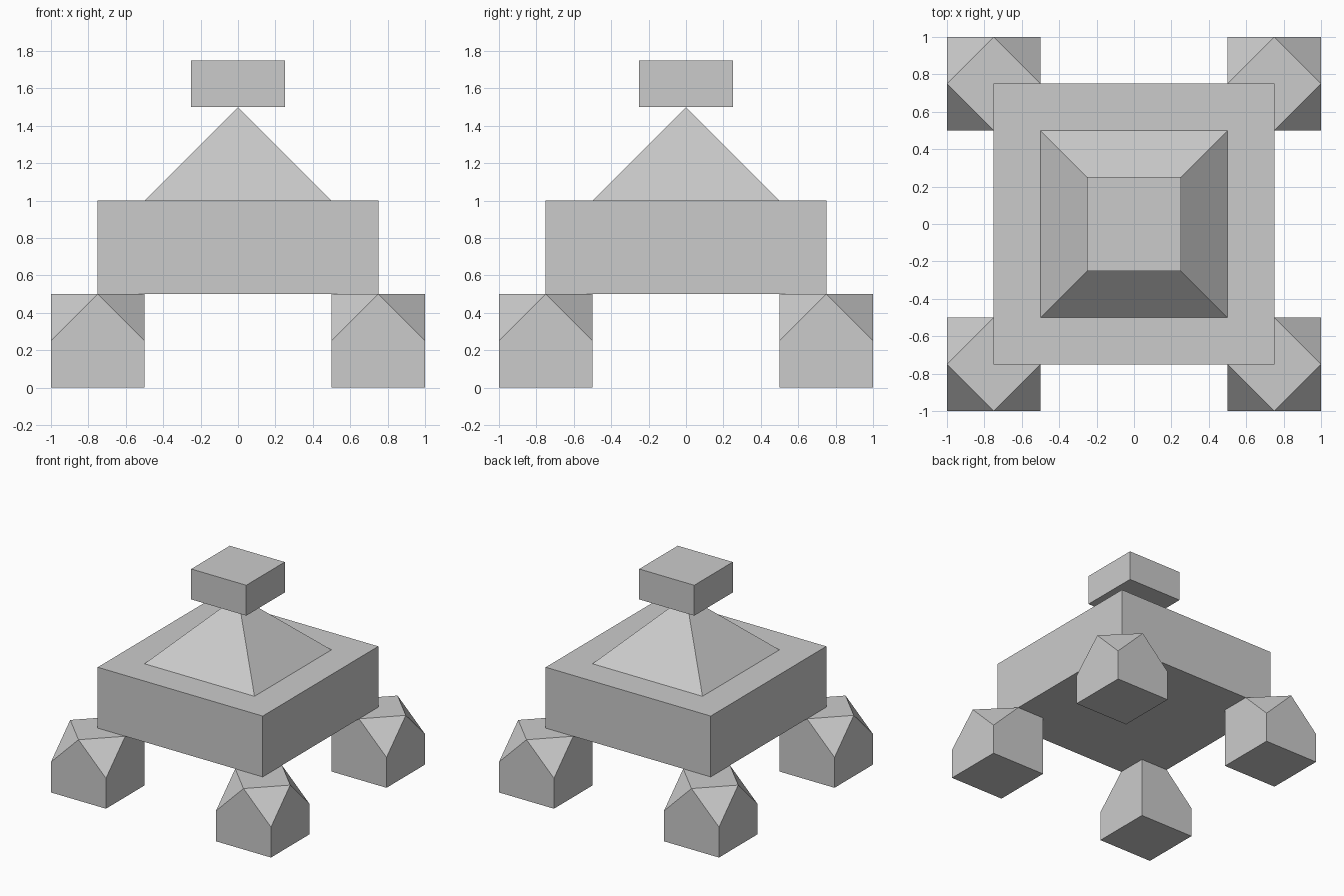
import bpy, bmesh, math
from mathutils import Vector

if "Cube" in bpy.data.objects:
    bpy.data.objects.remove(bpy.data.objects["Cube"])


def box(name, size, center):
    bpy.ops.mesh.primitive_cube_add(size=1, location=center)
    ob = bpy.context.object
    ob.name = name
    ob.scale = size
    bpy.ops.object.transform_apply(location=False, rotation=False, scale=True)
    return ob


def foot(name, sx, sy):
    # Cube with its three outward top corners chamfered; inner corner stays whole
    ob = box(name, (0.5, 0.5, 0.5), (0.75 * sx, 0.75 * sy, 0.25))
    bm = bmesh.new()
    bm.from_mesh(ob.data)
    for dx, dy in ((sx, sy), (sx, -sy), (-sx, sy)):
        bmesh.ops.bisect_plane(
            bm, geom=bm.verts[:] + bm.edges[:] + bm.faces[:], dist=1e-5,
            plane_co=Vector((0.25 * dx, 0, 0.25)), plane_no=Vector((dx, dy, 1)),
            clear_outer=True)
        bmesh.ops.holes_fill(bm, edges=[e for e in bm.edges if e.is_boundary], sides=0)
    bmesh.ops.remove_doubles(bm, verts=bm.verts[:], dist=1e-4)
    bmesh.ops.recalc_face_normals(bm, faces=bm.faces[:])
    bm.to_mesh(ob.data)
    bm.free()


# Four feet
for sx, side in ((-1, "left"), (1, "right")):
    for sy, end in ((-1, "front"), (1, "back")):
        foot(f"{end}_{side}_foot", sx, sy)

# Body slab
box("body", (1.5, 1.5, 0.5), (0, 0, 0.75))

# Pyramid roof
bpy.ops.mesh.primitive_cone_add(vertices=4, radius1=0.5 * math.sqrt(2), radius2=0,
                                depth=0.5, location=(0, 0, 1.25),
                                rotation=(0, 0, math.pi / 4))
bpy.context.object.name = "pyramid"

# Block balanced on the tip
box("top_block", (0.5, 0.5, 0.25), (0, 0, 1.625))
